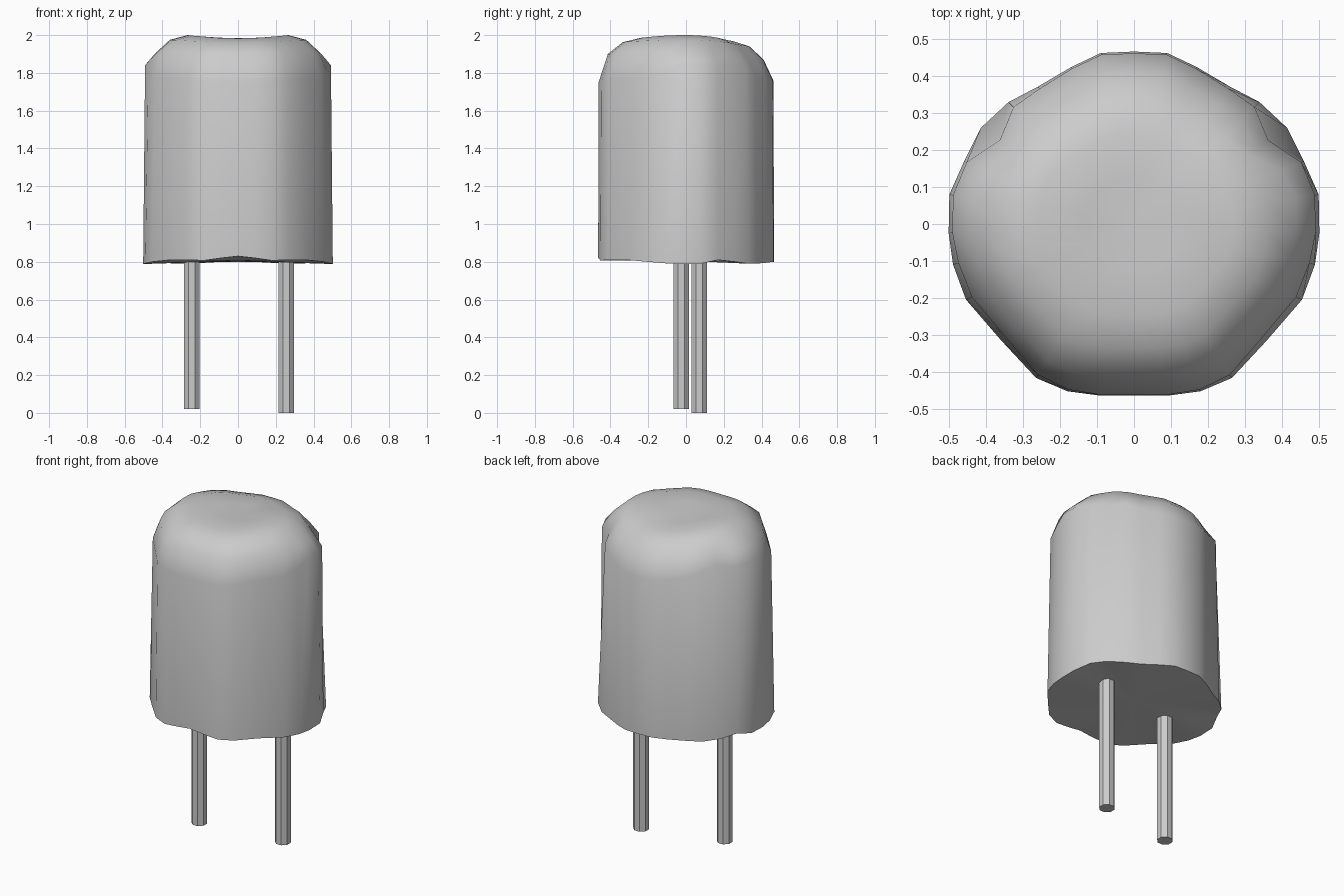
import bpy, bmesh, math
from mathutils import Vector

if "Cube" in bpy.data.objects:
    bpy.data.objects.remove(bpy.data.objects["Cube"])

# half outline of the sleeve, front to back: x, y, bottom height
HALF = [(0, -.465, .83), (.09, -.465, .82), (.18, -.453, .807), (.265, -.417, .81),
        (.36, -.315, .81), (.455, -.205, .80), (.49, -.11, .792), (.502, -.025, .788),
        (.50, .08, .79), (.46, .17, .81), (.415, .26, .80), (.34, .33, .79),
        (.26, .372, .79), (.17, .425, .795), (.09, .463, .80), (0, .467, .80)]
# scale and height of the shoulder and upper shoulder at each outline point
SHOULDER = [(.995, 1.75), (.995, 1.75), (.99, 1.75), (.98, 1.76), (.97, 1.77),
            (.965, 1.78), (.97, 1.80), (.98, 1.84), (.98, 1.84), (.985, 1.83),
            (.875, 1.84), (.96, 1.82), (.985, 1.79), (.99, 1.77), (.99, 1.76), (.99, 1.76)]
UPPER = [(.89, 1.90), (.89, 1.90), (.89, 1.90), (.89, 1.90), (.89, 1.90),
         (.87, 1.91), (.87, 1.91), (.88, 1.90), (.88, 1.90), (.87, 1.90),
         (.80, 1.91), (.85, 1.89), (.88, 1.87), (.88, 1.87), (.88, 1.87), (.88, 1.87)]


def mirrored(points):
    return points + [(-x, y, z) for x, y, z in points[-2:0:-1]]


def scaled(table):
    return mirrored([(x * s, y * s, z) for (x, y, _), (s, z) in zip(HALF, table)])


def crown(scale, front, side, back):
    pts = []
    for x, y, _ in HALF:
        a = math.atan2(x, -y)
        c = math.cos(a)
        z = side + ((front if c > 0 else back) - side) * c * c
        pts.append((x * scale, y * scale, z))
    return mirrored(pts)


# wrapped body with wavy hem and dished crown
bm = bmesh.new()
rings = [mirrored(HALF), scaled(SHOULDER), scaled(UPPER),
         crown(.72, 1.962, 1.975, 1.94), crown(.53, 1.983, 2.0, 1.968),
         crown(.27, 1.985, 1.985, 1.972)]
loops = [[bm.verts.new(p) for p in ring] for ring in rings]
n = len(loops[0])
for low, high in zip(loops, loops[1:]):
    for i in range(n):
        j = (i + 1) % n
        bm.faces.new((low[i], low[j], high[j], high[i]))
for loop, z in ((loops[0], .805), (loops[-1], 1.977)):
    hub = bm.verts.new((0, 0, z))
    for i in range(n):
        bm.faces.new((loop[i], loop[(i + 1) % n], hub))
bmesh.ops.recalc_face_normals(bm, faces=bm.faces)
mesh = bpy.data.meshes.new("wrapped_body")
bm.to_mesh(mesh)
bm.free()
body = bpy.data.objects.new("wrapped_body", mesh)
bpy.context.collection.objects.link(body)
bpy.context.view_layer.objects.active = body
body.select_set(True)
bpy.ops.object.shade_smooth_by_angle(angle=math.radians(42))
body.select_set(False)


# octagonal wire legs
def leg(name, x, y, bottom):
    top = .83
    bpy.ops.mesh.primitive_cylinder_add(vertices=8, radius=.045, depth=top - bottom,
                                        location=(x, y, (top + bottom) / 2),
                                        rotation=(0, 0, math.pi / 8))
    bpy.context.object.name = name


leg("left_leg", -.245, -.025, .02)
leg("right_leg", .255, .07, 0)
